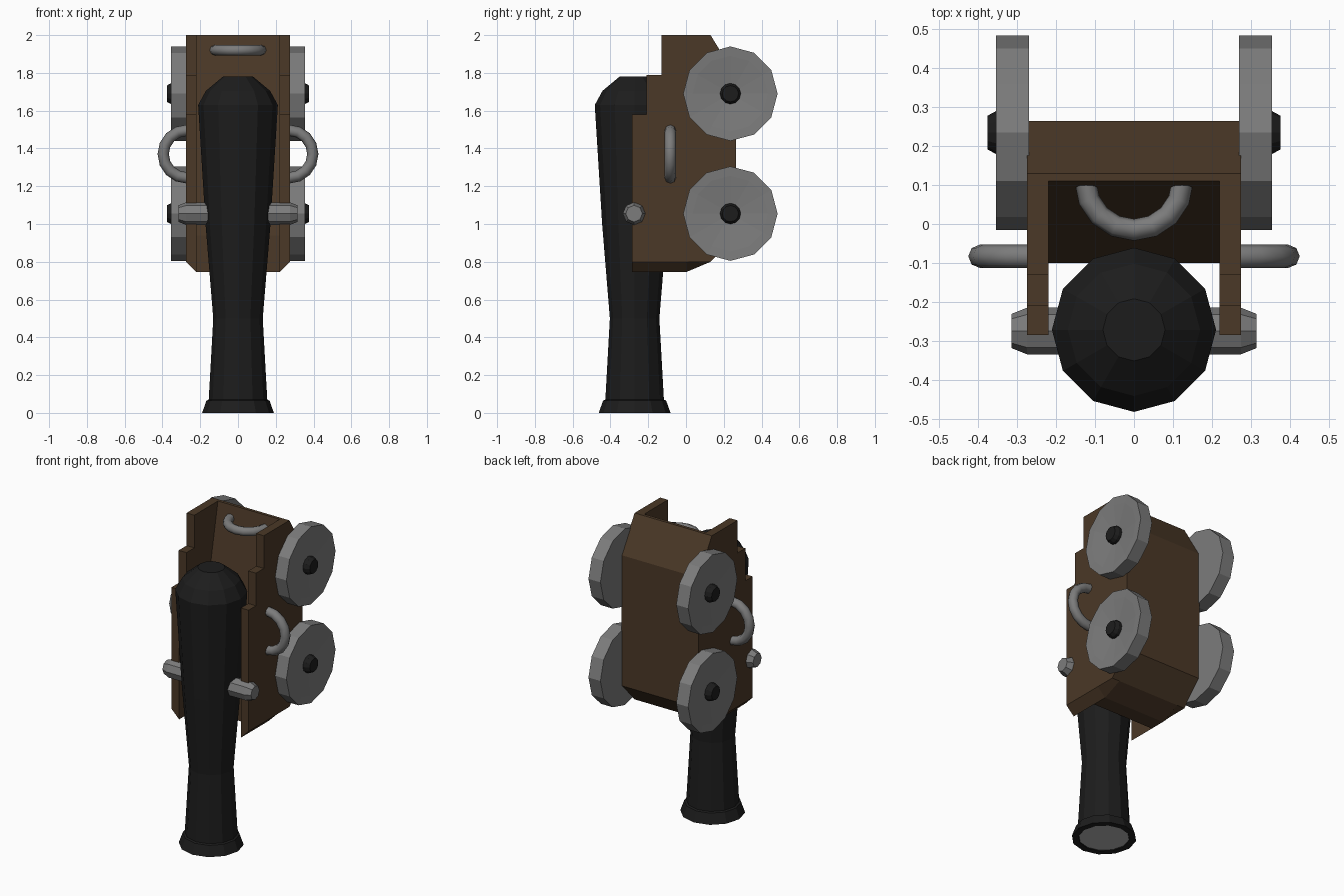
import bpy, math
from math import sin, cos, pi
from mathutils import Matrix, Vector

if "Cube" in bpy.data.objects:
    bpy.data.objects.remove(bpy.data.objects["Cube"])


def material(name, rgb):
    m = bpy.data.materials.new(name)
    m.diffuse_color = (*rgb, 1)
    m.use_nodes = True
    m.node_tree.nodes["Principled BSDF"].inputs["Base Color"].default_value = m.diffuse_color
    return m


BLACK = material("black_iron", (0.012, 0.012, 0.012))
WOOD = material("dark_wood", (0.07, 0.04, 0.02))
GREY = material("grey_iron", (0.2, 0.2, 0.2))
PALE = material("pale_grey", (0.45, 0.45, 0.45))


def make(name, verts, faces, mat):
    me = bpy.data.meshes.new(name)
    me.from_pydata([tuple(v) for v in verts], [], faces)
    me.materials.append(mat)
    ob = bpy.data.objects.new(name, me)
    bpy.context.collection.objects.link(ob)
    # consistent outward normals
    bpy.context.view_layer.objects.active = ob
    ob.select_set(True)
    bpy.ops.object.mode_set(mode='EDIT')
    bpy.ops.mesh.select_all(action='SELECT')
    bpy.ops.mesh.normals_make_consistent(inside=False)
    bpy.ops.object.mode_set(mode='OBJECT')
    ob.select_set(False)
    return ob


def loft(name, rings, mat):
    """Closed solid through rings of equal point count."""
    n = len(rings[0])
    verts = [p for r in rings for p in r]
    faces = [(k * n + i, k * n + (i + 1) % n, (k + 1) * n + (i + 1) % n, (k + 1) * n + i)
             for k in range(len(rings) - 1) for i in range(n)]
    faces += [tuple(range(n)), tuple(range(len(verts) - n, len(verts)))]
    return make(name, verts, faces, mat)


def lathe(name, profile, n, mat, centre, axis='Z', sign=1):
    """Turn (radius, height) pairs around the z axis or along sign * x."""
    rings = []
    for r, h in profile:
        ring = []
        for i in range(n):
            a, b = r * cos(2 * pi * i / n), r * sin(2 * pi * i / n)
            p = Vector((a, b, h)) if axis == 'Z' else Vector((sign * h, a, b))
            ring.append(p + Vector(centre))
        rings.append(ring)
    return loft(name, rings, mat)


def handle(name, centre, out, along, major, tube):
    """Half ring bulging towards `out`, with its ends spread over `along`."""
    c, o, l = Vector(centre), Vector(out), Vector(along)
    side = o.cross(l)
    rings = []
    for k in range(9):
        t = pi * k / 8
        d = l * cos(t) + o * sin(t)
        rings.append([c + d * (major + tube * cos(2 * pi * j / 8)) + side * tube * sin(2 * pi * j / 8)
                      for j in range(8)])
    ob = loft(name, rings, GREY)
    bpy.context.view_layer.objects.active = ob
    ob.select_set(True)
    bpy.ops.object.shade_smooth_by_angle(angle=math.radians(50))
    ob.select_set(False)
    return ob


# Barrel standing on its muzzle
lathe("barrel", [(0.145, 0.012), (0.15, 0.0), (0.19, 0.0), (0.167, 0.065), (0.155, 0.07),
                 (0.131, 0.5), (0.172, 1.0), (0.211, 1.63), (0.17, 1.705), (0.08, 1.78)],
      12, BLACK, (0, -0.272, 0))
lathe("bore_disc", [(0.148, 0.004), (0.148, 0.01)], 12, PALE, (0, -0.272, 0))

# Carriage bed between the cheeks
bed = [(0.11, 2), (0.13, 2), (0.265, 1.78), (0.265, 0.94),
       (0.13, 0.80), (0, 0.745), (-0.1, 0.745), (-0.1, 0.94)]
loft("carriage_bed", [[(x, y, z) for y, z in bed] for x in (-0.22, 0.22)], WOOD)

# Stepped cheeks, with the lower outer edge bevelled
steps = [(-0.285, 1.58), (-0.21, 1.58), (-0.21, 1.79), (-0.13, 1.79), (-0.13, 2),
         (0.13, 2), (0.265, 1.78), (0.265, 0.94), (0.13, 0.80)]
inner = steps + [(0, 0.745), (-0.285, 0.745)]
outer = steps + [(0, 0.80), (-0.285, 0.80)]

for s, side in ((1, "right"), (-1, "left")):
    loft("cheek_" + side, [[(s * 0.22, y, z) for y, z in inner],
                           [(s * 0.275, y, z) for y, z in outer]], WOOD)
    # Trunnion
    lathe("trunnion_" + side, [(0.06, 0.1), (0.06, 0.275), (0.044, 0.315)],
          8, GREY, (0, -0.275, 1.055), 'X', s)
    # Side handle
    handle("side_handle_" + side, (s * 0.27, -0.083, 1.37), (s, 0, 0), (0, 0, 1), 0.126, 0.03)
    # Dished wheels with hubs
    for z, place in ((1.69, "upper"), (1.055, "lower")):
        lathe(f"wheel_{place}_{side}", [(0.25, 0.27), (0.25, 0.355), (0.2, 0.352), (0.05, 0.335)],
              12, GREY, (0, 0.235, z), 'X', s)
        lathe(f"hub_{place}_{side}", [(0.055, 0.32), (0.055, 0.355), (0.043, 0.377)],
              12, BLACK, (0, 0.235, z), 'X', s)

# Handle at the rear of the bed
handle("rear_handle", (0, 0.11, 1.92), (0, -1, 0), (1, 0, 0), 0.125, 0.028)
